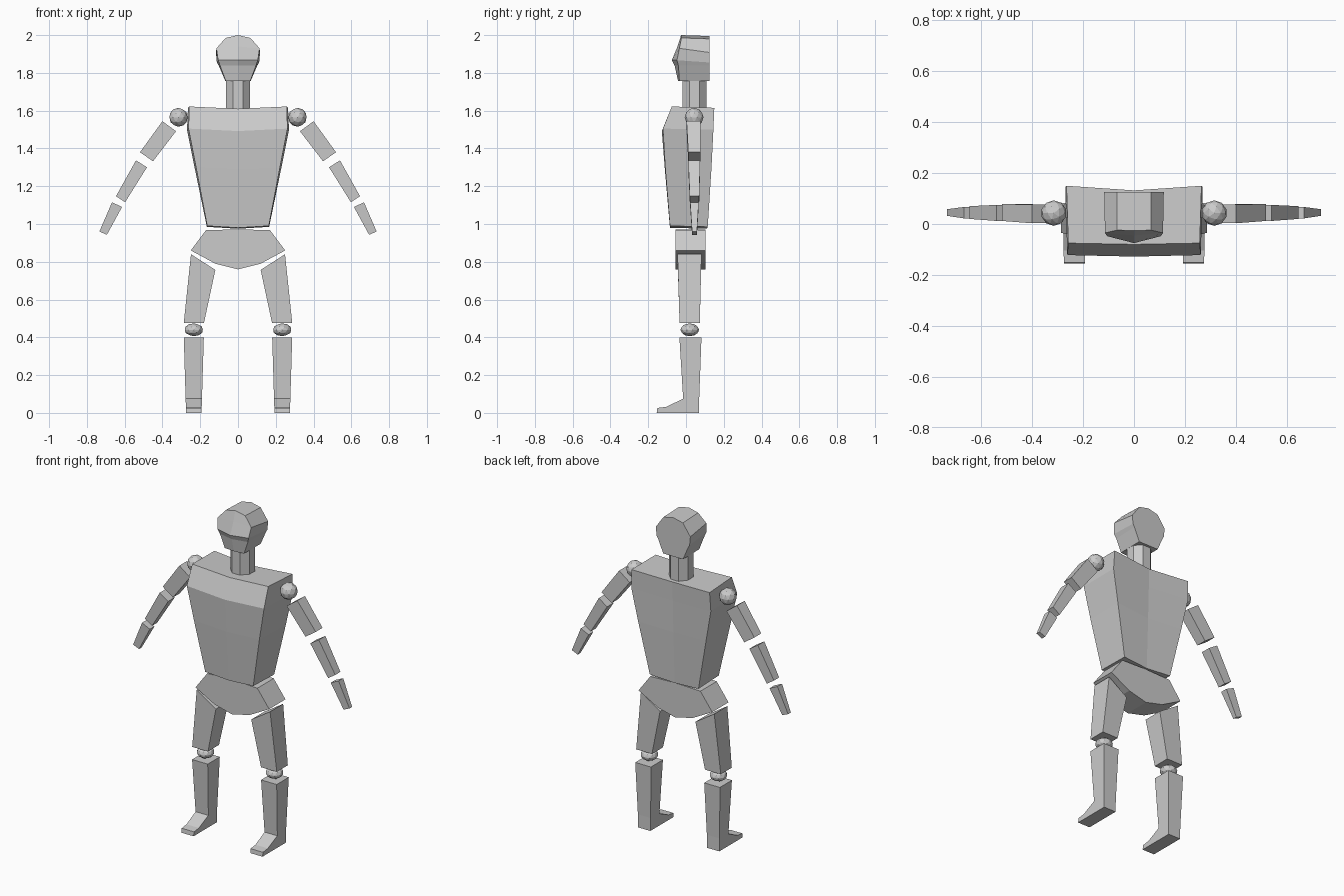
import bpy
import bmesh
from mathutils import Matrix

if "Cube" in bpy.data.objects:
    bpy.data.objects.remove(bpy.data.objects["Cube"])


def finish(name, bm, mirror):
    bmesh.ops.recalc_face_normals(bm, faces=bm.faces)
    mesh = bpy.data.meshes.new(name)
    bm.to_mesh(mesh)
    bm.free()
    obj = bpy.data.objects.new(name, mesh)
    bpy.context.collection.objects.link(obj)
    if mirror:
        obj.modifiers.new("Mirror", 'MIRROR').use_mirror_merge = False
    return obj


def loft(name, rings, mirror=False):
    """Join equal-length point rings with quads and cap both ends."""
    bm = bmesh.new()
    rows = [[bm.verts.new(p) for p in ring] for ring in rings]
    n = len(rows[0])
    for a, b in zip(rows, rows[1:]):
        for i in range(n):
            j = (i + 1) % n
            bm.faces.new((a[i], a[j], b[j], b[i]))
    bm.faces.new(rows[0])
    bm.faces.new(rows[-1])
    return finish(name, bm, mirror)


def slab(name, pts, mirror=False):
    """Front outline of (x, z, y_front, y_back) given depth."""
    return loft(name, [[(x, y0, z) for x, z, y0, y1 in pts],
                       [(x, y1, z) for x, z, y0, y1 in pts]], mirror)


def body_ring(wf, wb, yf, yfc, yb, ybc, zf, zb, drop):
    """Six-point section with a centre column front and back."""
    return [(-wf, yf, zf), (0, yfc, zf + drop), (wf, yf, zf),
            (wb, yb, zb), (0, ybc, zb + drop), (-wb, yb, zb)]


def ball(name, centre, radii):
    bm = bmesh.new()
    mat = Matrix.Translation(centre) @ Matrix.Diagonal((*radii, 1))
    bmesh.ops.create_icosphere(bm, subdivisions=2, radius=1, matrix=mat)
    finish(name, bm, True)


# Torso
loft("torso", [
    body_ring(.163, .165, -.085, -.085, .115, .11, .99, .985, -.01),
    body_ring(.222, .23, -.11, -.112, .135, .122, 1.30, 1.30, -.01),
    body_ring(.262, .27, -.122, -.128, .145, .128, 1.505, 1.50, -.013),
    body_ring(.258, .265, -.075, -.08, .15, .132, 1.622, 1.615, -.012),
])

# Head
loft("head", [
    body_ring(.065, .067, -.035, -.042, .125, .125, 1.757, 1.757, 0),
    body_ring(.095, .102, -.04, -.06, .125, .125, 1.838, 1.838, 0),
    body_ring(.105, .112, -.048, -.075, .125, .125, 1.867, 1.855, 0),
    body_ring(.114, .117, -.035, -.045, .125, .125, 1.93, 1.908, .01),
    body_ring(.066, .066, -.024, -.026, .125, .125, 1.985, 1.98, .015),
])

# Neck
bm = bmesh.new()
bmesh.ops.create_cone(
    bm, cap_ends=True, segments=8, radius1=.07, radius2=.07, depth=.16,
    matrix=Matrix.Translation((0, .045, 1.68)) @ Matrix.Rotation(.3927, 4, 'Z'))
finish("neck", bm, False)

# Pelvis
half = [(.17, .967), (.25, .86), (.12, .79)]
outline = [(0, .972)] + half + [(0, .76)] + [(-x, z) for x, z in half[::-1]]
slab("pelvis", [(x, z, -.055, .103) for x, z in outline])

# Arms
slab("upper_arm", [(.40, 1.544, .003, .077), (.328, 1.491, .003, .077),
                   (.45, 1.332, .012, .078), (.519, 1.38, .012, .078)], True)
slab("forearm", [(.54, 1.337, .012, .075), (.482, 1.30, .012, .075),
                 (.598, 1.115, .02, .07), (.646, 1.147, .02, .07)], True)
slab("hand", [(.667, 1.115, .022, .067), (.614, 1.09, .022, .067),
              (.694, .943, .032, .058), (.734, .96, .032, .058)], True)
ball("shoulder_joint", (.315, .043, 1.565), (.05, .05, .05))

# Legs
slab("thigh", [(.249, .84, -.045, .082), (.12, .757, -.043, .08),
               (.18, .477, -.034, .073), (.287, .477, -.034, .073)], True)
ball("knee_joint", (.234, .02, .44), (.05, .05, .034))
side = [(-.035, .40), (.082, .40), (.07, .08), (.07, 0),
        (-.155, 0), (-.152, .026), (-.105, .032), (-.015, .075)]
loft("shin_and_foot", [[(.193 - .03 * z, y, z) for y, z in side],
                       [(.275 + .03 * z, y, z) for y, z in side]], True)
